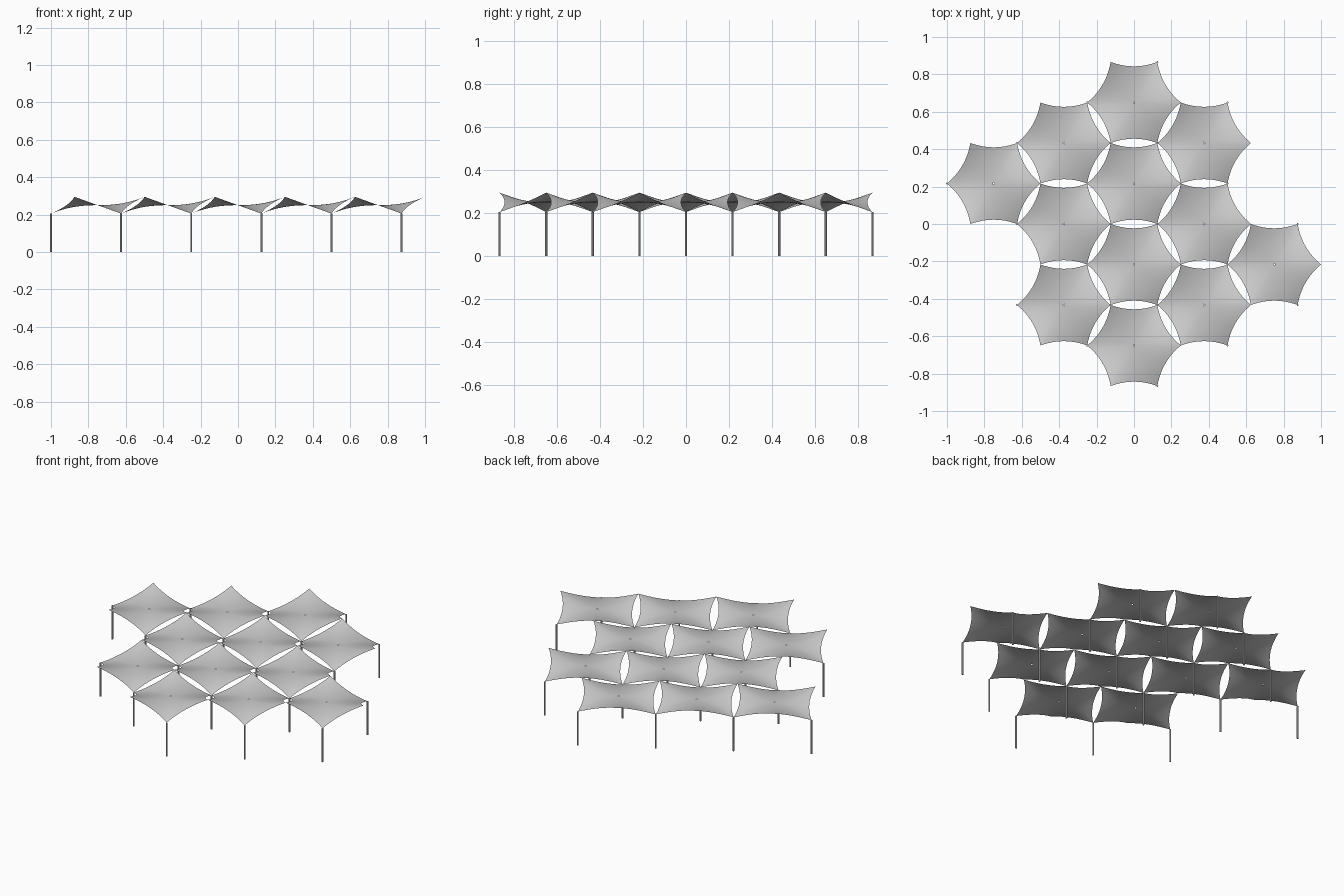
import bpy, bmesh
from math import cos, sin, radians, sqrt
from mathutils import Vector

if "Cube" in bpy.data.objects:
    bpy.data.objects.remove(bpy.data.objects["Cube"])

R = 0.25                 # canopy corner radius
MID, RISE = 0.25, 0.045  # centre height, corner offset
SAG = 0.023              # inward curve of each edge
HOLE = 0.02              # centre eyelet, relative
SEG, RINGS = 12, 12
H = R * sqrt(3) / 2


def material(name, value):
    mat = bpy.data.materials.new(name)
    mat.use_nodes = True
    col = (value, value, value, 1)
    mat.diffuse_color = col
    mat.node_tree.nodes["Principled BSDF"].inputs["Base Color"].default_value = col
    return mat


fabric = material("grey fabric", 0.6)
metal = material("grey metal", 0.6)


def corner(k):
    a = radians(60 * k)
    sign = 1 if k % 2 == 0 else -1
    return Vector((R * cos(a), R * sin(a), sign * RISE))


def rim_points():
    """Curved hexagon rim with corners alternately high and low."""
    pts = []
    for k in range(6):
        a, b = corner(k), corner(k + 1)
        inward = -(a + b).normalized()
        for i in range(SEG):
            t = i / SEG
            pts.append(a.lerp(b, t) + inward * SAG * 4 * t * (1 - t))
    return pts


def canopy_mesh():
    bm = bmesh.new()
    rings = []
    for j in range(RINGS + 1):
        s = HOLE + (1 - HOLE) * j / RINGS
        rings.append([bm.verts.new((p.x * s, p.y * s, p.z * s ** 2.3))
                      for p in rim_points()])
    n = len(rings[0])
    for inner, outer in zip(rings, rings[1:]):
        for i in range(n):
            m = (i + 1) % n
            bm.faces.new((inner[i], outer[i], outer[m], inner[m]))
    for f in bm.faces:
        f.smooth = True
    mesh = bpy.data.meshes.new("canopy")
    bm.to_mesh(mesh)
    bm.free()
    mesh.materials.append(fabric)
    return mesh


# Canopies: four staggered rows of three
mesh = canopy_mesh()
row_starts = [(-2, 1), (-1, 0), (-1, -2), (0, -3)]
low_corners = {}
for row, (u, v) in enumerate(row_starts):
    for i in range(3):
        centre = Vector(((u + i) * 1.5 * R, (v + i) * H, MID))
        ob = bpy.data.objects.new(f"canopy_{row + 1}_{i + 1}", mesh)
        ob.location = centre
        bpy.context.collection.objects.link(ob)
        for k in (1, 3, 5):
            p = centre + corner(k)
            low_corners[(round(p.x, 2), round(p.y, 2))] = p

# Posts: one under every low corner, shared between neighbours
for n, p in enumerate(low_corners.values()):
    bpy.ops.mesh.primitive_cylinder_add(vertices=12, radius=0.005, depth=p.z,
                                        location=(p.x, p.y, p.z / 2))
    post = bpy.context.object
    post.name = f"post_{n + 1}"
    post.data.materials.append(metal)
    bpy.ops.object.shade_smooth_by_angle()
